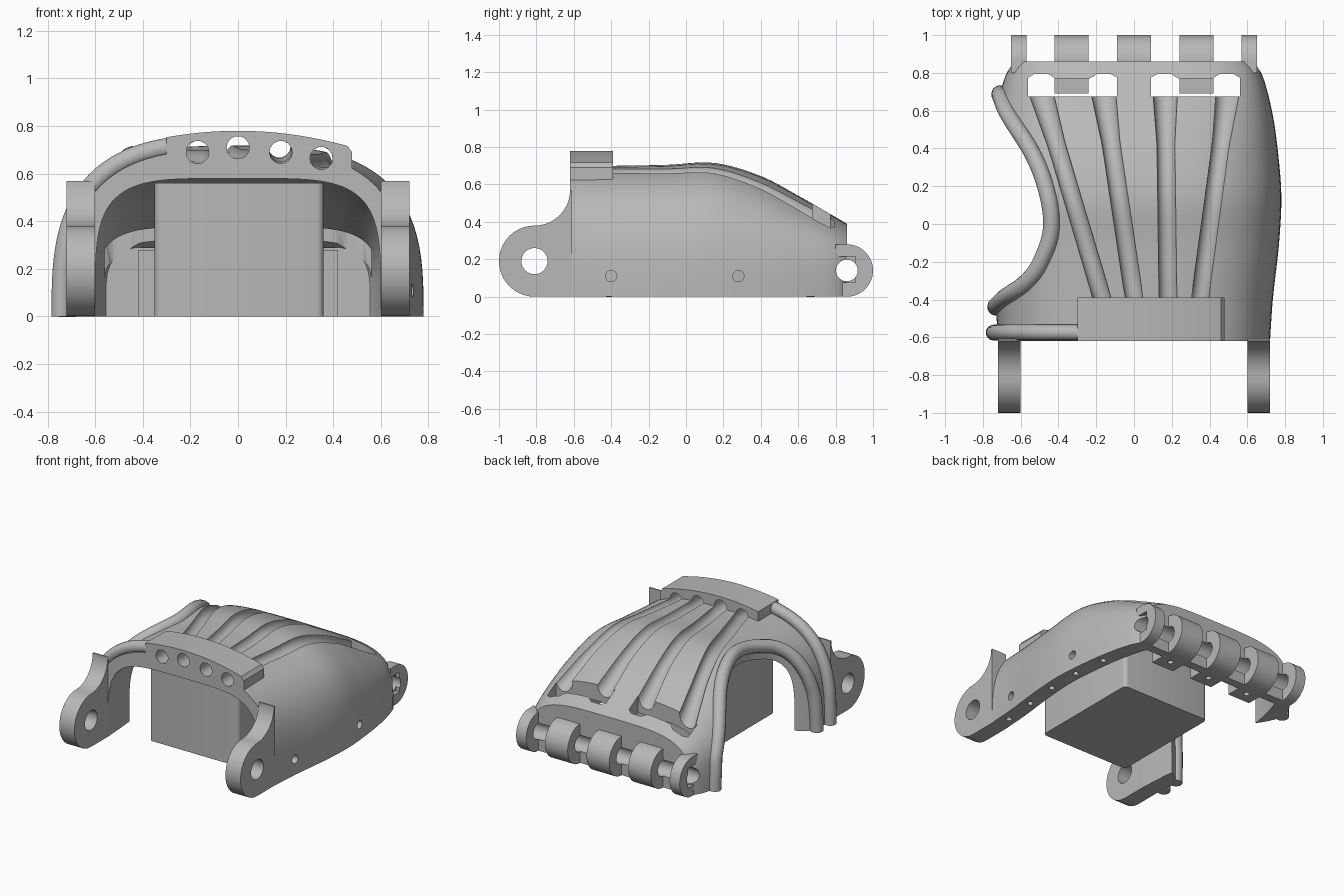
import bpy, bmesh, math
from mathutils import Vector

if "Cube" in bpy.data.objects:
    bpy.data.objects.remove(bpy.data.objects["Cube"])

grey = bpy.data.materials.new("light_grey")
grey.use_nodes = True
grey.diffuse_color = (0.48, 0.48, 0.48, 1)
grey.node_tree.nodes["Principled BSDF"].inputs["Base Color"].default_value = (0.48, 0.48, 0.48, 1)

# Shell stations: y, half width, height, squareness of the arch
STATIONS = [Vector(s) for s in (
    (-.62, .72, .70, 3), (-.4, .735, .70, 3), (-.1, .768, .705, 3), (.15, .78, .715, 3),
    (.4, .76, .645, 3), (.6, .73, .54, 3.2), (.8, .675, .425, 3.7), (.86, .63, .39, 4))]


def hermite(pts, i, t):
    """Smooth curve through a list of vectors, on segment i."""
    a, b = pts[i], pts[i + 1]
    before, after = pts[max(i - 1, 0)], pts[min(i + 2, len(pts) - 1)]
    span = b[0] - a[0]
    m0 = (b - before) * (span / (b[0] - before[0]))
    m1 = (after - a) * (span / (after[0] - a[0]))
    return (a * (2*t**3 - 3*t*t + 1) + m0 * (t**3 - 2*t*t + t)
            + b * (3*t*t - 2*t**3) + m1 * (t**3 - t*t))


def station(y):
    i = max(k for k in range(len(STATIONS) - 1) if k == 0 or STATIONS[k][0] <= y)
    span = STATIONS[i + 1][0] - STATIONS[i][0]
    return hermite(STATIONS, i, (y - STATIONS[i][0]) / span)


def arch(y, degrees, wall=0.0, roof=0.0, squarer=0.0):
    """Point on the arch at y; 0 degrees is the -x foot, 180 the +x foot."""
    _, w, h, n = station(y)
    n += squarer
    a = math.radians(degrees)
    c, s = math.cos(a), math.sin(a)
    s = s if s > 1e-6 else 0
    return Vector((-math.copysign(abs(c) ** (2 / n), c) * (w - wall), y, s ** (2 / n) * (h - roof)))


def surface_z(x, y):
    _, w, h, n = station(y)
    return h * (1 - min(abs(x) / w, 1) ** n) ** (1 / n)


def make(name, bm):
    bmesh.ops.recalc_face_normals(bm, faces=bm.faces)
    me = bpy.data.meshes.new(name)
    bm.to_mesh(me)
    bm.free()
    me.materials.append(grey)
    ob = bpy.data.objects.new(name, me)
    bpy.context.collection.objects.link(ob)
    return ob


def prism(name, outline, axis, lo, hi):
    """Extrude a 2D outline along axis x, y or z."""
    place = {"x": lambda u, v, d: (d, u, v), "y": lambda u, v, d: (u, d, v),
             "z": lambda u, v, d: (u, v, d)}[axis]
    bm = bmesh.new()
    face = bm.faces.new([bm.verts.new(place(u, v, lo)) for u, v in outline])
    ext = bmesh.ops.extrude_face_region(bm, geom=[face])
    move = Vector(place(0, 0, hi - lo))
    bmesh.ops.translate(bm, vec=move, verts=[e for e in ext["geom"] if isinstance(e, bmesh.types.BMVert)])
    return make(name, bm)


def arc(cu, cv, r, start, end, steps=20):
    angles = [math.radians(start + (end - start) * k / steps) for k in range(steps + 1)]
    return [(cu + r * math.cos(a), cv + r * math.sin(a)) for a in angles]


def rod(name, cu, cv, r, axis, lo, hi):
    return prism(name, arc(cu, cv, r, 0, 348.75, 31), axis, lo, hi)


def box(name, x0, x1, y0, y1, z0, z1):
    return prism(name, [(x0, y0), (x1, y0), (x1, y1), (x0, y1)], "z", z0, z1)


def evaluated_mesh(ob):
    deps = bpy.context.evaluated_depsgraph_get()
    return bpy.data.meshes.new_from_object(ob.evaluated_get(deps))


def pipe(name, path, radius, flare=1.0):
    """Round tube along a path, widening over its last quarter."""
    cu = bpy.data.curves.new(name, "CURVE")
    cu.dimensions = "3D"
    cu.bevel_depth, cu.bevel_resolution, cu.use_fill_caps = radius, 5, True
    sp = cu.splines.new("POLY")
    sp.points.add(len(path) - 1)
    for i, (p, co) in enumerate(zip(sp.points, path)):
        p.co = (*co, 1)
        p.radius = 1 + (flare - 1) * max(0, 4 * i / (len(path) - 1) - 3)
    tmp = bpy.data.objects.new(name + "_path", cu)
    bpy.context.collection.objects.link(tmp)
    bm = bmesh.new()
    bm.from_mesh(evaluated_mesh(tmp))
    bpy.data.objects.remove(tmp)
    bmesh.ops.remove_doubles(bm, verts=bm.verts, dist=1e-5)
    return make(name, bm)


def cut(target, cutters):
    for c in cutters:
        mod = target.modifiers.new("cut", "BOOLEAN")
        mod.operation, mod.solver, mod.object = "DIFFERENCE", "EXACT", c
    me = evaluated_mesh(target)
    target.modifiers.clear()
    target.data = me


# Arched palm shell
bm = bmesh.new()
angles = [180 * k / 48 for k in range(49)]
rings = []
for k in range(41):
    y = -.62 + 1.48 * k / 40
    ring = [arch(y, a) for a in angles] + [arch(y, a, .12, .12, 1.5) for a in reversed(angles)]
    rings.append([bm.verts.new(p) for p in ring])
count = len(rings[0])
for r0, r1 in zip(rings, rings[1:]):
    for k in range(count):
        bm.faces.new((r0[k], r0[(k + 1) % count], r1[(k + 1) % count], r1[k]))
for r in (rings[0], rings[-1]):
    for k in range(len(angles) - 1):
        bm.faces.new((r[k], r[k + 1], r[count - 2 - k], r[count - 1 - k]))
shell = make("palm_shell", bm)

# Thumb opening edge, as y and arch angle
thumb_keys = [Vector(k) for k in ((.69, 0), (.665, 15), (.5, 42), (.3, 58), (.05, 65),
                                  (-.15, 61), (-.32, 46), (-.42, 15), (-.44, 0))]
thumb_path = []
for i in range(len(thumb_keys) - 1):
    for k in range(8):
        y, a = hermite(thumb_keys, i, k / 8)
        thumb_path.append(arch(y, max(a, 0)))
thumb_path.append(arch(-.44, 0))

# Tendon channels: x at wrist, hole height, x at knuckles
channels = []
for x0, z0, x1 in ((-.17, .69, -.5), (0, .71, -.165), (.18, .69, .165), (.35, .665, .5)):
    path = [Vector((x0, -.7, z0)), Vector((x0, -.39, z0))]
    for k in range(1, 17):
        t = k / 16
        x, y = x0 + (x1 - x0) * t, -.39 + 1.11 * t
        path.append(Vector((x, y, surface_z(x, y))))
    channels.append(pipe("channel_cutter", path, .048, 1.4))

# Cutters
wrist_bore = rod("wrist_bore_cutter", -.81, .19, .07, "x", -1, 1)
knuckle_bore = rod("knuckle_bore_cutter", .86, .14, .058, "x", -1, 1)
thumb_cut = prism("thumb_cutter", [(-1.3, .69)] + [(p.x, p.y) for p in thumb_path] + [(-1.3, -.44)], "z", -.3, 1.2)
half_window = [(.235, .675), (.235, .775), (.2, .795), (.13, .795), (.09, .77)]
window = half_window + [(-u, v) for u, v in reversed(half_window)]
windows = [prism("window_cutter", [(u + x, v) for u, v in window], "z", .05, 1) for x in (-.325, .325)]
pins = [rod("pin_cutter", y, .11, .03, "x", .55, 1) for y in (-.4, .28)]
string_holes = [rod("string_cutter", station(y)[1] - .06, y, .02, "z", -.1, .05)
                for y in (-.5, -.25, .0, .25, .5)]
wall_holes = [rod("string_cutter", x, .77, .02, "z", -.1, .05) for x in (-.33, 0, .33)]
pockets = [box("pocket_cutter", s * .66 - .04, s * .66 + .04, .81, .905, .075, .215) for s in (-1, 1)]

cut(shell, [thumb_cut, knuckle_bore] + windows + pins + string_holes + channels)
parts = [shell]

# Wrist hinge arms, flaring up into the shell
arm_outline = ([(-.61, 0), (-.61, .57)] + arc(-.81, .57, .19, 0, -90) + arc(-.81, .19, .19, 90, 270)[1:])
for name, lo in (("right_wrist_arm", -.72), ("left_wrist_arm", .60)):
    arm = prism(name, arm_outline, "x", lo, lo + .12)
    cut(arm, [wrist_bore])
    parts.append(arm)

# Wrist bridge with four tendon holes
crest = [-.30 + .76 * k / 24 for k in range(25)]
bridge = prism("tendon_bridge", [(-.30, .6)] + [(x, .78 - .3 * x * x) for x in crest]
               + [(.48, .69), (.48, .62), (.46, .6)], "y", -.62, -.39)
cut(bridge, channels)

# Rolled rims around thumb opening and wrist
thumb_rim = pipe("thumb_rim", thumb_path, .045)
wrist_rim = pipe("wrist_rim", [arch(-.575, 76 * k / 28, -.02, -.025) for k in range(29)], .042)

# Knuckle wall and hinge lugs
wall = prism("knuckle_wall", [(-.58, 0), (.58, 0), (.58, .2), (.53, .29), (-.53, .29), (-.58, .2)],
             "y", .795, .858)
cut(wall, [knuckle_bore])
parts += [bridge, thumb_rim, wrist_rim, wall]
for i, (x, half, back) in enumerate(((-.61, .04, .8), (-.33, .09, .69), (0, .09, .69),
                                     (.33, .09, .69), (.61, .04, .8))):
    lug = prism("knuckle_hinge_%d" % (i + 1), arc(.86, .14, .14, -90, 90, 28)
                + [(back, .28), (back, 0)], "x", x - half, x + half)
    cut(lug, [knuckle_bore] + (pockets if half < .05 else wall_holes))
    parts.append(lug)

# Inner block
block = box("inner_block", -.35, .36, -.51, .335, 0, .56)
bm = bmesh.new()
bm.from_mesh(block.data)
upright = [e for e in bm.edges if abs(e.verts[0].co.z - e.verts[1].co.z) > .1]
bmesh.ops.bevel(bm, geom=upright, offset=.03, segments=4, affect="EDGES", profile=.5)
bm.to_mesh(block.data)
bm.free()
parts.append(block)

# Remove cutters and shade
for ob in [o for o in bpy.data.objects if "_cutter" in o.name]:
    bpy.data.objects.remove(ob)
bpy.ops.object.select_all(action="DESELECT")
for ob in parts:
    ob.select_set(True)
bpy.context.view_layer.objects.active = shell
bpy.ops.object.shade_smooth_by_angle(angle=math.radians(35))
